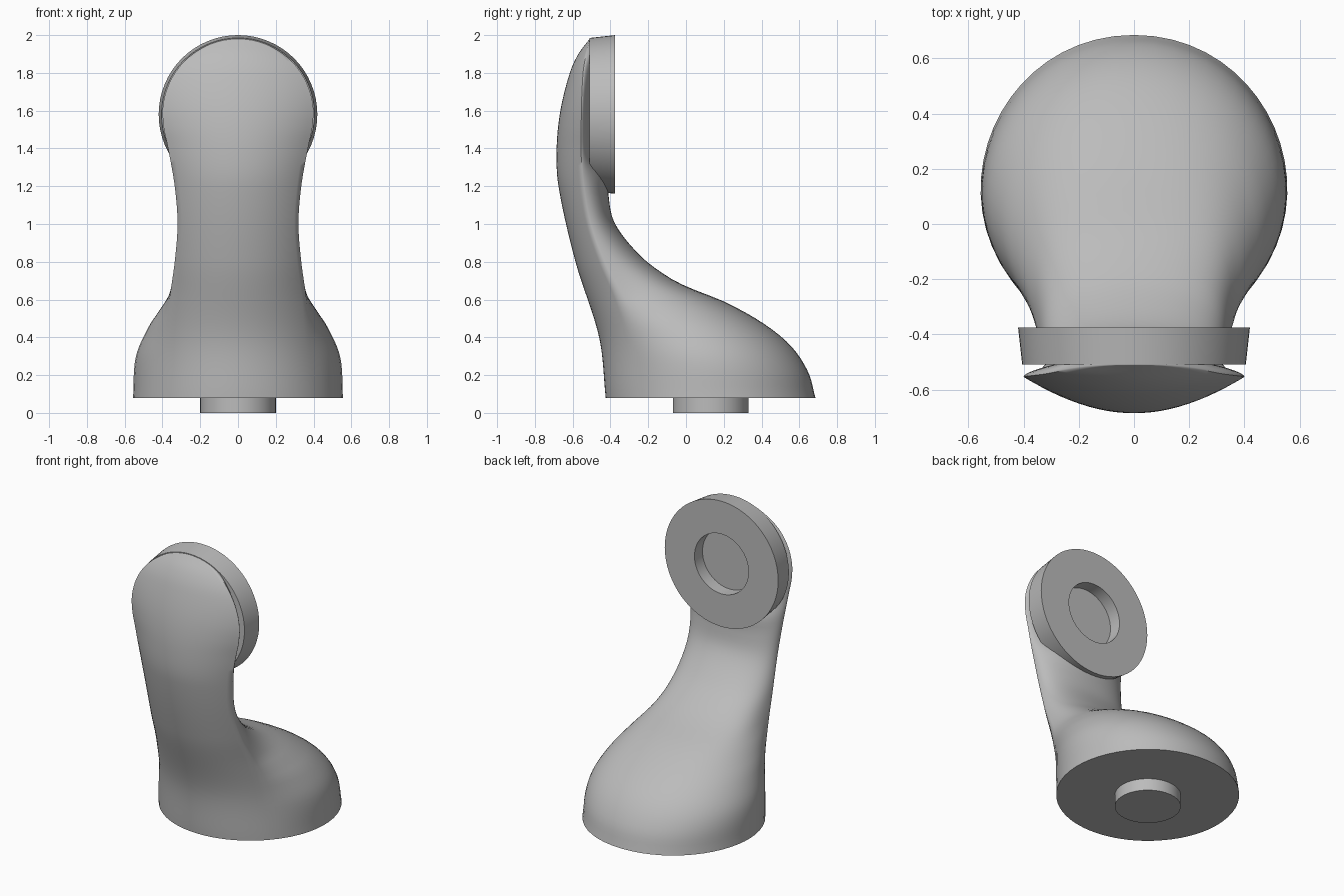
import bpy
import bmesh
from math import sin, cos, pi, atan2, sqrt

cube = bpy.data.objects.get("Cube")
if cube:
    bpy.data.objects.remove(cube, do_unlink=True)

grey = bpy.data.materials.new("plain grey")
grey.use_nodes = True
grey.diffuse_color = (0.5, 0.5, 0.5, 1)
grey.node_tree.nodes["Principled BSDF"].inputs["Base Color"].default_value = grey.diffuse_color


def make_object(name, bm):
    """Turn a bmesh into a smooth grey object with sharp rims."""
    bmesh.ops.recalc_face_normals(bm, faces=bm.faces)
    mesh = bpy.data.meshes.new(name)
    bm.to_mesh(mesh)
    bm.free()
    obj = bpy.data.objects.new(name, mesh)
    bpy.context.collection.objects.link(obj)
    mesh.materials.append(grey)
    bpy.ops.object.select_all(action='DESELECT')
    obj.select_set(True)
    bpy.context.view_layer.objects.active = obj
    bpy.ops.object.shade_smooth_by_angle(angle=pi / 3)
    return obj


def loft(name, rings):
    """Skin a list of closed rings and cap both ends."""
    bm = bmesh.new()
    loops = [[bm.verts.new(p) for p in ring] for ring in rings]
    count = len(loops[0])
    for low, high in zip(loops, loops[1:]):
        for i in range(count):
            j = (i + 1) % count
            bm.faces.new((low[i], low[j], high[j], high[i]))
    bm.faces.new(loops[0])
    bm.faces.new(loops[-1])
    return make_object(name, bm)


def curve(points):
    """Smooth function of height through a few control points."""
    last = len(points) - 1

    def slope(i):
        a, b = points[max(i - 1, 0)], points[min(i + 1, last)]
        return (b[1] - a[1]) / (b[0] - a[0])

    def value(z):
        i = 0
        while i < last - 1 and z > points[i + 1][0]:
            i += 1
        (za, va), (zb, vb) = points[i], points[i + 1]
        span = zb - za
        t = min(max((z - za) / span, 0), 1)
        u = 1 - t
        return (va * u * u * (1 + 2 * t) + vb * t * t * (1 + 2 * u)
                + span * t * u * (slope(i) * u - slope(i + 1) * t))
    return value


# Outlines of the body, each as a function of height
front_y = curve([(.08, -.425), (.4, -.46), (.8, -.585), (1.2, -.675), (1.4, -.685),
                 (1.6, -.665), (1.8, -.615), (1.9, -.57), (1.98, -.51)])
crease_y = curve([(.08, -.25), (.36, -.285), (.6, -.35), (.8, -.44), (1, -.51),
                  (1.2, -.545), (1.4, -.555), (1.8, -.545), (1.98, -.51)])
crease_x = curve([(.08, .405), (.36, .38), (.6, .362), (.8, .335), (1, .32),
                  (1.2, .335), (1.4, .37), (1.5, .392), (1.58, .4)])
back_y = curve([(.08, .685), (.22, .645), (.36, .55), (.48, .4), (.59, .2), (.67, 0),
                (.73, -.11), (.83, -.24), (1, -.375), (1.15, -.41), (1.26, -.41),
                (1.36, -.47), (1.98, -.47)])
# Handles that swell the rear of each section
side_dx = curve([(.08, .332), (.3, .33), (.45, .22), (.55, .1), (.64, .01), (.8, 0), (1.98, 0)])
side_dy = curve([(.08, .354), (.3, .34), (.45, .3), (.62, .2), (.83, .1), (1.2, .07), (1.4, .03), (1.98, .03)])
rear_x = curve([(.08, .485), (.3, .49), (.55, .42), (.73, .3), (1, .2), (1.98, .2)])

HEAD_Z, HEAD_R = 1.58, .4
ARC, REAR = 12, 20


def section(z):
    """Horizontal ring: shallow front arc, then a rounded rear."""
    width = crease_x(z)
    if z > HEAD_Z:
        width = sqrt(max(HEAD_R ** 2 - (z - HEAD_Z) ** 2, 0))
    yf, yc, yb = front_y(z), crease_y(z), back_y(z)
    rise = min(max(yc - yf, .0001), width)
    radius = (width ** 2 + rise ** 2) / (2 * rise)
    sweep = 2 * atan2(rise, width)
    half = []
    for i in range(ARC):
        a = sweep * i / ARC
        half.append((radius * sin(a), yf + radius * (1 - cos(a))))
    rear = min(rear_x(z), width * 1.3)
    for i in range(REAR + 1):
        t = i / REAR
        u = 1 - t
        x = u**3 * width + 3 * u * u * t * (width + side_dx(z)) + 3 * u * t * t * rear
        y = u**3 * yc + 3 * u * u * t * (yc + side_dy(z)) + (3 * u * t * t + t**3) * yb
        half.append((x, y))
    mirrored = [(-x, y) for x, y in half[-2:0:-1]]
    return [(x, y, z) for x, y in half + mirrored]


# Foot, neck and domed front in one skin
STEPS, TOP = 50, 18
heights = [.08 + (HEAD_Z - .08) * i / STEPS for i in range(STEPS + 1)]
heights += [HEAD_Z + HEAD_R * sin(pi / 2 * i / TOP * .99) for i in range(1, TOP + 1)]
loft("curved_body", [section(z) for z in heights])


def round_ring(radius, place, sides=64):
    return [place(radius * cos(2 * pi * i / sides), radius * sin(2 * pi * i / sides))
            for i in range(sides)]


# Upright mounting disc with a round socket in its rear face
profile = [(.405, -.51), (.42, -.375), (.2, -.375), (.2, -.46)]
loft("mounting_disc", [round_ring(r, lambda a, b, y=y: (a, y, HEAD_Z + b)) for r, y in profile])

# Locating peg under the foot
loft("base_peg", [round_ring(.2, lambda a, b, z=z: (a, .13 + b, z)) for z in (0, .1)])
